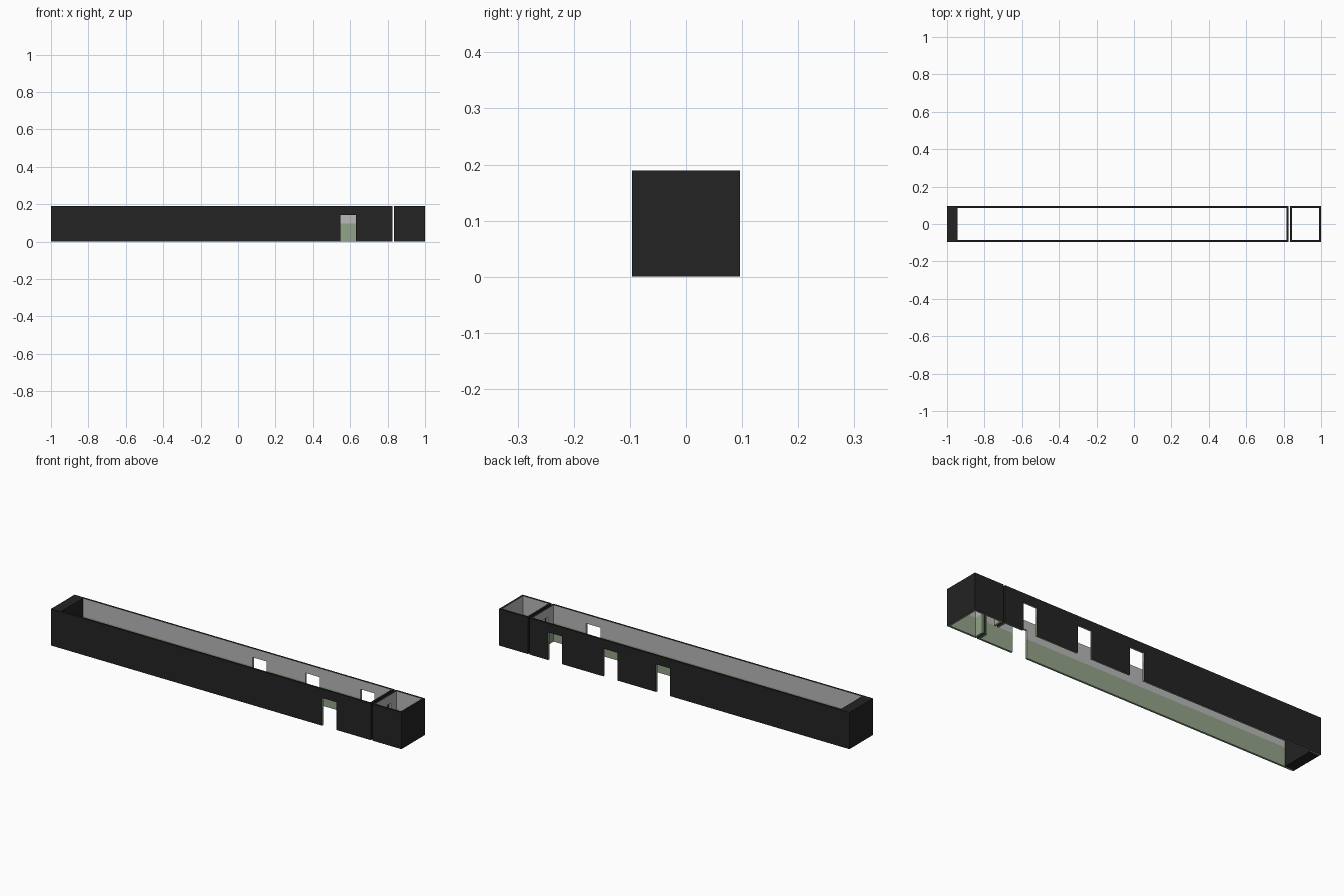
import bpy, bmesh
from mathutils import Vector

if "Cube" in bpy.data.objects:
    bpy.data.objects.remove(bpy.data.objects["Cube"])

H, W, T = 0.189, 0.096, 0.01      # wall height, half width, wall thickness
DADO, DOOR = 0.097, 0.143         # painted dado height, door height


def material(name, rgb):
    m = bpy.data.materials.new(name)
    m.diffuse_color = (*rgb, 1)
    m.use_nodes = True
    m.node_tree.nodes["Principled BSDF"].inputs["Base Color"].default_value = m.diffuse_color
    return m


MATS = [material("black_outside", (0.017, 0.017, 0.017)),
        material("grey_plaster", (0.48, 0.48, 0.48)),
        material("green_dado", (0.29, 0.37, 0.25))]


def finish(bm, name):
    me = bpy.data.meshes.new(name)
    bm.to_mesh(me)
    bm.free()
    for m in MATS:
        me.materials.append(m)
    ob = bpy.data.objects.new(name, me)
    bpy.context.collection.objects.link(ob)


def wall(name, axis, at, start, end, inward, doors=()):
    """Wall along 'axis'; outer face at 'at', thickened by T towards 'inward'."""
    def point(s, z):
        return (s, at, z) if axis == 'x' else (at, s, z)

    # outer face as cells, leaving out the doorways
    cuts = sorted({start, end, *[v for d in doors for v in d]})
    rows = [0, DADO, DOOR, H]
    bm = bmesh.new()
    for a, b in zip(cuts, cuts[1:]):
        is_door = any(d[0] <= a and b <= d[1] for d in doors)
        for lo, hi in zip(rows, rows[1:]):
            if is_door and hi <= DOOR:
                continue
            bm.faces.new([bm.verts.new(point(*p)) for p in ((a, lo), (b, lo), (b, hi), (a, hi))])
    bmesh.ops.remove_doubles(bm, verts=bm.verts[:], dist=1e-5)

    # thicken inward
    step = Vector((0, inward * T, 0)) if axis == 'x' else Vector((inward * T, 0, 0))
    outer = bm.faces[:]
    ret = bmesh.ops.extrude_face_region(bm, geom=outer, use_keep_orig=True)
    moved = [v for v in ret['geom'] if isinstance(v, bmesh.types.BMVert)]
    bmesh.ops.translate(bm, verts=moved, vec=step)
    bmesh.ops.recalc_face_normals(bm, faces=bm.faces[:])

    # outside, top and wall ends black; inside and door jambs green below, grey above
    k = 0 if axis == 'x' else 1
    for f in bm.faces:
        c = f.calc_center_median()
        out = f.normal.dot(step) < -0.5 * T
        top = c.z > H - 1e-4
        tip = min(abs(c[k] - start), abs(c[k] - end)) < 1e-4
        f.material_index = 0 if out or top or tip else (2 if c.z < DADO else 1)
    finish(bm, name)


# long hall
HALL_END, ROOM_START = 0.826, 0.834
I = W - T
MID = [(-0.04, 0.04)]
wall("hall_front_wall", 'x', -W, -1, HALL_END, 1, [(0.547, 0.63)])
wall("hall_back_wall", 'x', W, -1, HALL_END, -1,
     [(0.023, 0.103), (0.325, 0.405), (0.64, 0.72)])
wall("hall_end_partition", 'y', HALL_END, -I, I, -1, MID)

# small end room, separated by a narrow gap
wall("room_front_wall", 'x', -W, ROOM_START, 1, 1)
wall("room_back_wall", 'x', W, ROOM_START, 1, -1)
wall("room_partition", 'y', ROOM_START, -I, I, 1, MID)
wall("room_end_wall", 'y', 1, -I, I, -1)

# thick solid block closing the far end of the hall
bm = bmesh.new()
bmesh.ops.create_cube(bm, size=1)
for v in bm.verts:
    v.co = Vector((-0.9725 + v.co.x * 0.055, v.co.y * 2 * I, (v.co.z + 0.5) * H))
finish(bm, "hall_end_block")
